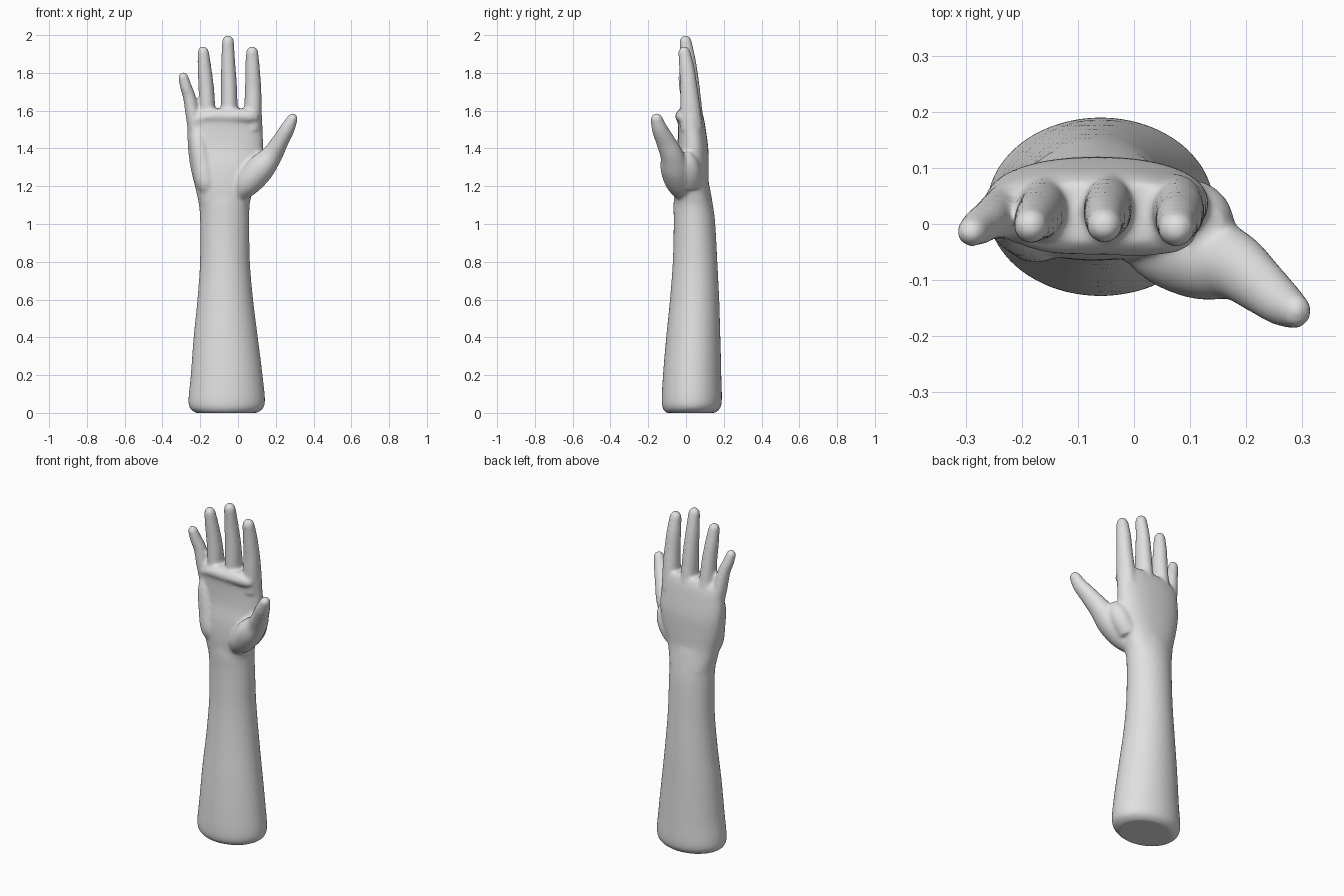
import bpy, bmesh, math
from mathutils import Vector

skin = bpy.data.materials.new("pale_grey")
skin.diffuse_color = (0.75, 0.75, 0.75, 1)

bm = bmesh.new()


def spline(keys, steps):
    """Catmull-Rom through the key sections."""
    keys = [Vector(k) for k in keys]
    out = []
    for i in range(len(keys) - 1):
        p0, p1 = keys[max(i - 1, 0)], keys[i]
        p2, p3 = keys[i + 1], keys[min(i + 2, len(keys) - 1)]
        for s in range(steps):
            t = s / steps
            out.append(0.5 * (2 * p1 + (p2 - p0) * t + (2 * p0 - 5 * p1 + 4 * p2 - p3) * t * t
                              + (3 * p1 - p0 - 3 * p2 + p3) * t ** 3))
    return out + [keys[-1]]


def loft(keys, level=False, power=2.0, steps=5, sides=40):
    """Closed tube; each key is x, y, z, half width, half depth."""
    secs = spline(keys, steps)
    rings = []
    for i, s in enumerate(secs):
        a, b = secs[max(i - 1, 0)], secs[min(i + 1, len(secs) - 1)]
        t = Vector((0, 0, 1)) if level else Vector(b[:3]) - Vector(a[:3])
        t.normalize()
        u = Vector((t.z, 0, -t.x)).normalized()
        v = t.cross(u)
        ring = []
        for k in range(sides):
            ang = 2 * math.pi * k / sides
            c, d = math.cos(ang), math.sin(ang)
            c = math.copysign(abs(c) ** (2 / power), c)
            d = math.copysign(abs(d) ** (2 / power), d)
            ring.append(bm.verts.new(Vector(s[:3]) + u * c * s[3] + v * d * s[4]))
        rings.append(ring)
    for r, q in zip(rings, rings[1:]):
        for k in range(sides):
            n = (k + 1) % sides
            bm.faces.new((r[k], r[n], q[n], q[k]))
    bm.faces.new(rings[0][::-1])
    bm.faces.new(rings[-1])


def digit(keys):
    """Finger with a rounded tip; each key is x, y, z, half width, half depth."""
    loft(keys)
    x, y, z, rx, ry = keys[-1]
    d = (Vector(keys[-1][:3]) - Vector(keys[-2][:3])).normalized()
    dome = []
    for a in (0, 20, 40, 58, 72, 84, 89):
        c, s = math.cos(math.radians(a)), math.sin(math.radians(a))
        dome.append((*(Vector((x, y, z)) + d * rx * s * 1.1), rx * c, ry * c))
    loft(dome, steps=1)


def span(z, x0, x1, y0, y1):
    return ((x0 + x1) / 2, (y0 + y1) / 2, z, (x1 - x0) / 2, (y1 - y0) / 2)


# forearm with chamfered base
loft([span(0.0, -0.225, 0.10, -0.105, 0.155), span(0.045, -0.262, 0.142, -0.128, 0.188),
      span(0.2, -0.25, 0.13, -0.122, 0.187), span(0.4, -0.235, 0.105, -0.105, 0.182),
      span(0.6, -0.215, 0.08, -0.085, 0.176), span(0.8, -0.201, 0.063, -0.07, 0.166),
      span(1.0, -0.2, 0.06, -0.065, 0.155), span(1.1, -0.207, 0.062, -0.066, 0.143),
      span(1.2, -0.225, 0.075, -0.06, 0.125)], level=True)

# palm
loft([span(1.08, -0.2, 0.055, -0.06, 0.143), span(1.2, -0.228, 0.085, -0.065, 0.122),
      span(1.3, -0.252, 0.12, -0.06, 0.12), span(1.4, -0.265, 0.133, -0.045, 0.118),
      span(1.5, -0.268, 0.13, -0.042, 0.105), span(1.57, -0.262, 0.128, -0.045, 0.092),
      span(1.61, -0.22, 0.122, -0.035, 0.075)], level=True, power=2.3)

# heel of the palm on the little finger side
loft([(-0.15, 0.0, 1.15, 0.03, 0.03), (-0.17, -0.01, 1.22, 0.055, 0.058),
      (-0.19, -0.005, 1.33, 0.055, 0.056), (-0.21, 0.0, 1.45, 0.045, 0.045),
      (-0.21, 0.005, 1.53, 0.02, 0.02)])

# pad along the finger roots
loft([(-0.22, 0.0, 1.55, 0.02, 0.03), (-0.15, -0.01, 1.57, 0.035, 0.042),
      (-0.05, -0.01, 1.57, 0.04, 0.046), (0.06, -0.01, 1.57, 0.038, 0.044),
      (0.1, 0.0, 1.56, 0.02, 0.03)])

# little, ring, middle and index fingers
digit([(-0.222, 0.03, 1.48, 0.04, 0.05), (-0.24, 0.018, 1.58, 0.038, 0.045),
       (-0.257, 0.008, 1.67, 0.034, 0.037), (-0.277, -0.005, 1.73, 0.031, 0.033),
       (-0.289, -0.014, 1.775, 0.027, 0.027)])
digit([(-0.155, 0.035, 1.5, 0.045, 0.06), (-0.163, 0.025, 1.62, 0.043, 0.053),
       (-0.168, 0.018, 1.72, 0.041, 0.046), (-0.177, 0.008, 1.82, 0.037, 0.04),
       (-0.184, -0.003, 1.907, 0.031, 0.032)])
digit([(-0.045, 0.035, 1.5, 0.045, 0.065), (-0.046, 0.028, 1.62, 0.044, 0.057),
       (-0.048, 0.022, 1.74, 0.042, 0.049), (-0.052, 0.012, 1.86, 0.037, 0.041),
       (-0.053, -0.002, 1.965, 0.032, 0.032)])
digit([(0.075, 0.03, 1.5, 0.05, 0.06), (0.079, 0.022, 1.62, 0.047, 0.054),
       (0.08, 0.015, 1.72, 0.043, 0.046), (0.077, 0.005, 1.82, 0.039, 0.041),
       (0.075, -0.008, 1.905, 0.033, 0.033)])

# thumb with its fleshy base
digit([(0.0, -0.005, 1.16, 0.05, 0.05), (0.055, -0.035, 1.22, 0.07, 0.073),
       (0.12, -0.057, 1.295, 0.074, 0.078), (0.18, -0.075, 1.365, 0.056, 0.062),
       (0.222, -0.107, 1.435, 0.045, 0.052), (0.262, -0.14, 1.505, 0.039, 0.042),
       (0.287, -0.155, 1.555, 0.029, 0.032)])

# web between thumb and index finger
loft([(0.06, 0.02, 1.2, 0.05, 0.06), (0.1, 0.015, 1.27, 0.06, 0.065),
      (0.125, 0.0, 1.33, 0.055, 0.06), (0.135, -0.01, 1.38, 0.03, 0.035)])

bmesh.ops.recalc_face_normals(bm, faces=bm.faces)
mesh = bpy.data.meshes.new("hand_and_forearm")
bm.to_mesh(mesh)
bm.free()
mesh.materials.append(skin)
arm = bpy.data.objects.new("hand_and_forearm", mesh)
bpy.context.collection.objects.link(arm)

# fuse the parts into one soft skin
fuse = arm.modifiers.new("fuse", 'REMESH')
fuse.mode = 'VOXEL'
fuse.voxel_size = 0.008
fuse.use_smooth_shade = True
soft = arm.modifiers.new("soften", 'SMOOTH')
soft.factor = 0.5
soft.iterations = 12
